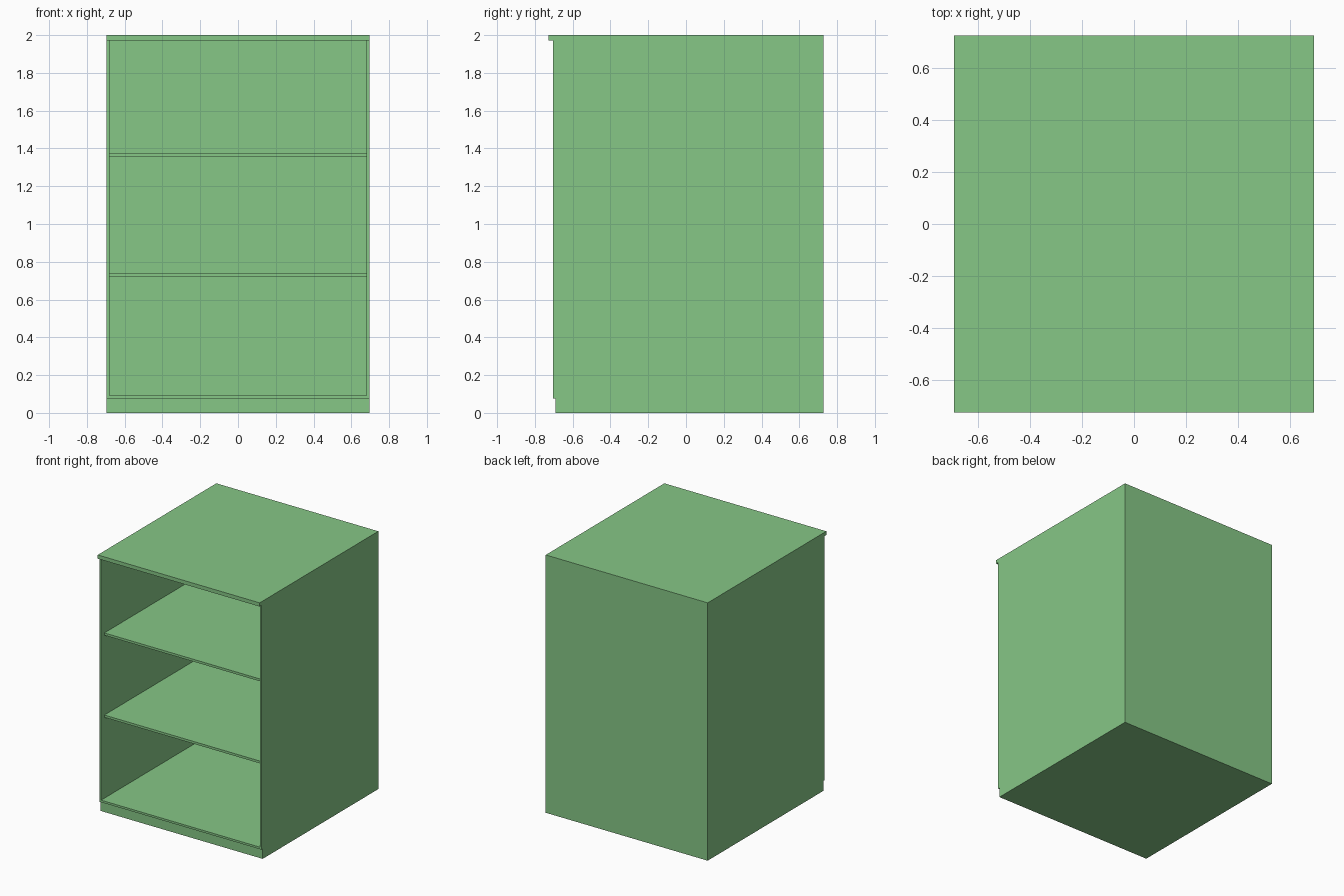
import bpy
import bmesh

cube = bpy.data.objects.get("Cube")
if cube:
    bpy.data.objects.remove(cube, do_unlink=True)

# Single painted finish
COLOUR = (0.24, 0.57, 0.24, 1)
green = bpy.data.materials.new("soft_green")
green.use_nodes = True
green.diffuse_color = COLOUR
green.node_tree.nodes["Principled BSDF"].inputs["Base Color"].default_value = COLOUR

# Overall cabinet dimensions
HALF_W, BACK, FRONT = 0.695, 0.727, -0.705
PANEL = 0.014
PLINTH_TOP, TOP_UNDERSIDE = 0.077, 1.971
INNER = HALF_W - PANEL


def board(name, x, y, z):
    """Flat board spanning the given (low, high) ranges."""
    mesh = bpy.data.meshes.new(name)
    bm = bmesh.new()
    bmesh.ops.create_cube(bm, size=1)
    for v in bm.verts:
        v.co = [lo + (c + 0.5) * (hi - lo) for c, (lo, hi) in zip(v.co, (x, y, z))]
    bm.to_mesh(mesh)
    bm.free()
    mesh.materials.append(green)
    obj = bpy.data.objects.new(name, mesh)
    bpy.context.collection.objects.link(obj)
    return obj


# Recessed plinth and overhanging top
board("plinth", (-HALF_W, HALF_W), (-0.69, BACK), (0, PLINTH_TOP))
board("top_board", (-HALF_W, HALF_W), (-BACK, BACK), (TOP_UNDERSIDE, 2))

# Carcass: sides, back and floor
body_z = (PLINTH_TOP, TOP_UNDERSIDE)
board("left_side", (INNER, HALF_W), (FRONT, BACK), body_z)
board("right_side", (-HALF_W, -INNER), (FRONT, BACK), body_z)
board("back_panel", (-INNER, INNER), (BACK - PANEL, BACK), body_z)
board("floor_board", (-INNER, INNER), (FRONT, BACK - PANEL),
      (PLINTH_TOP, PLINTH_TOP + 0.016))

# Shelves, set slightly back from the front edge
for name, z in (("lower_shelf", 0.72), ("upper_shelf", 1.357)):
    board(name, (-INNER, INNER), (FRONT + 0.04, BACK - PANEL), (z, z + 0.018))
